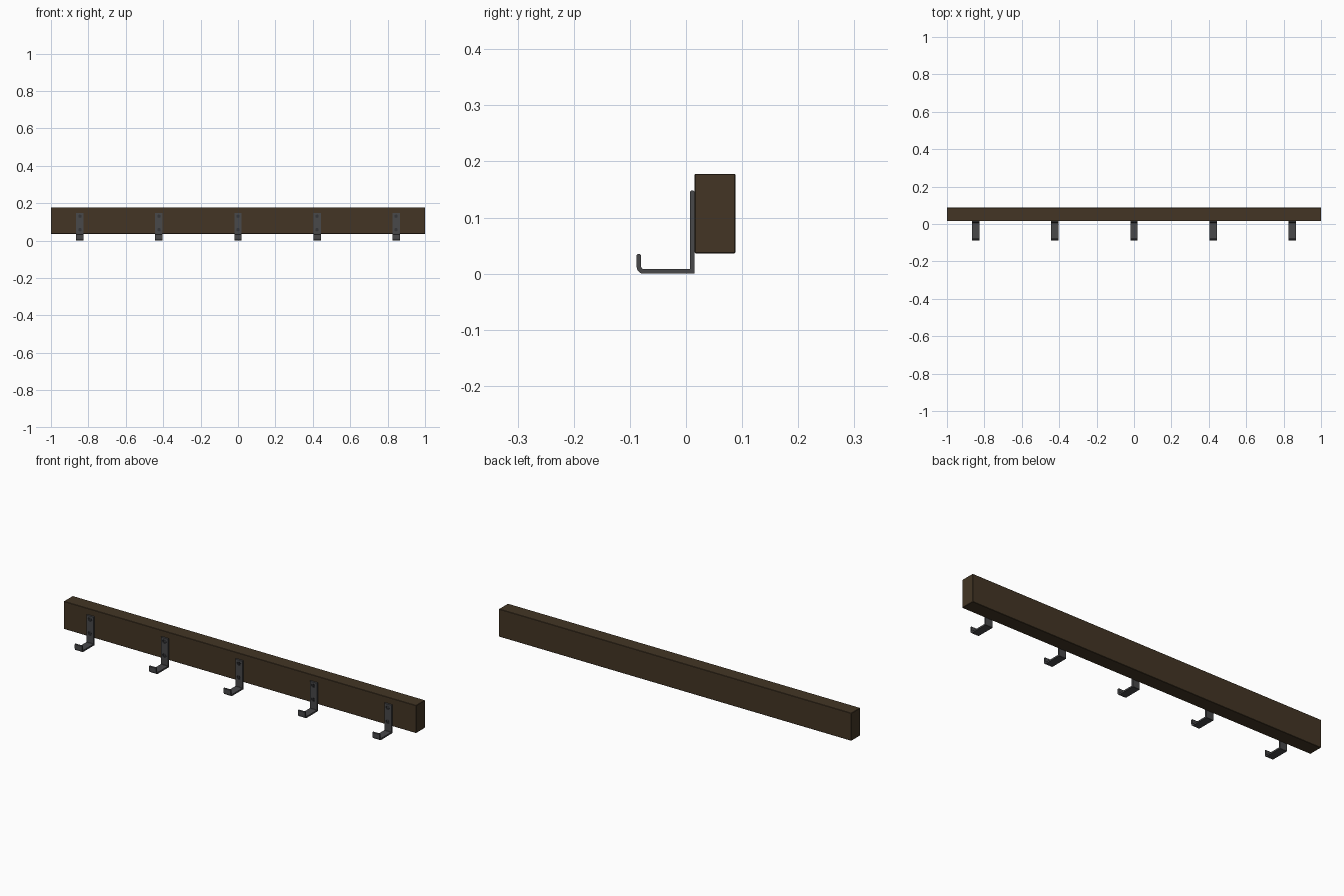
import bpy, bmesh, math
from mathutils import Matrix, Vector

if "Cube" in bpy.data.objects:
    bpy.data.objects.remove(bpy.data.objects["Cube"])


def material(name, rgb):
    m = bpy.data.materials.new(name)
    m.diffuse_color = (*rgb, 1)
    m.use_nodes = True
    m.node_tree.nodes["Principled BSDF"].inputs["Base Color"].default_value = m.diffuse_color
    return m


WOOD = material("dark_brown_wood", (0.056, 0.036, 0.018))
IRON = material("dark_grey_iron", (0.065, 0.065, 0.068))
SCREW = material("black_screw", (0.035, 0.035, 0.038))


def add_object(name, bm, mat):
    bmesh.ops.recalc_face_normals(bm, faces=bm.faces[:])
    me = bpy.data.meshes.new(name)
    bm.to_mesh(me)
    bm.free()
    me.materials.append(mat)
    ob = bpy.data.objects.new(name, me)
    bpy.context.collection.objects.link(ob)
    return ob


def disc(bm, y0, y1, r, z):
    # cylinder along y
    mat = Matrix.Translation((0, (y0 + y1) / 2, z)) @ Matrix.Rotation(math.pi / 2, 4, 'X')
    bmesh.ops.create_cone(bm, cap_ends=True, segments=20, radius1=r, radius2=r,
                          depth=y1 - y0, matrix=mat)


def box(bm, lo, hi):
    lo, hi = Vector(lo), Vector(hi)
    bmesh.ops.create_cube(bm, size=1, matrix=Matrix.Translation((lo + hi) / 2)
                          @ Matrix.Diagonal((*(hi - lo), 1)))


def arc(cy, cz, r, a0, a1, n=5):
    return [(cy + r * math.cos(math.radians(a0 + (a1 - a0) * i / n)),
             cz + r * math.sin(math.radians(a0 + (a1 - a0) * i / n))) for i in range(n + 1)]


# wooden board
bm = bmesh.new()
box(bm, (-1, 0.0155, 0.036), (1, 0.088, 0.178))
bmesh.ops.bevel(bm, geom=bm.edges[:], offset=0.0015, segments=1, affect='EDGES')
add_object("board", bm, WOOD)

# hook profile in (y, z): tall back plate, flat arm, short upturned tip
F, B, T, W = -0.088, 0.0155, 0.008, 0.04
profile = [(B, 0.001), (B, 0.146), (B - 0.002, 0.148), (B - T + 0.002, 0.148), (B - T, 0.146),
           (B - T, T + 0.001), (B - T - 0.001, T)]
profile += arc(F + T + 0.005, T + 0.005, 0.005, 270, 180)
profile += [(F + T, 0.033), (F + T - 0.002, 0.035), (F + 0.002, 0.035), (F, 0.033)]
profile += arc(F + 0.012, 0.012, 0.012, 180, 270)
profile += [(B - 0.001, 0)]
bm = bmesh.new()
face = bm.faces.new([bm.verts.new((-W / 2, y, z)) for y, z in profile])
ext = bmesh.ops.extrude_face_region(bm, geom=[face])
bmesh.ops.translate(bm, vec=(W, 0, 0),
                    verts=[v for v in ext["geom"] if isinstance(v, bmesh.types.BMVert)])
hook = add_object("hook", bm, IRON)

# screw pockets cut in the back plate
SCREW_Z = (0.13, 0.058)
front = B - T
bm = bmesh.new()
for z in SCREW_Z:
    disc(bm, front - 0.01, front + 0.004, 0.0105, z)
cutter = add_object("pocket_cutter", bm, IRON)
cutter.hide_render = True
mod = hook.modifiers.new("pockets", 'BOOLEAN')
mod.operation, mod.solver, mod.object = 'DIFFERENCE', 'EXACT', cutter
dg = bpy.context.evaluated_depsgraph_get()
hook_mesh = bpy.data.meshes.new_from_object(hook.evaluated_get(dg))
hook.modifiers.clear()
hook.data = hook_mesh
bpy.data.objects.remove(cutter)

# screw heads with a raised cross, sitting inside the pockets
bm = bmesh.new()
for z in SCREW_Z:
    disc(bm, front + 0.002, front + 0.0045, 0.009, z)
    box(bm, (-0.006, front + 0.001, z - 0.001), (0.006, front + 0.003, z + 0.001))
    box(bm, (-0.001, front + 0.001, z - 0.006), (0.001, front + 0.003, z + 0.006))
screws = add_object("screws", bm, SCREW)

# five evenly spaced hooks
for i in range(5):
    x = (i - 2) * 0.4225
    for src in (hook, screws):
        ob = src if i == 0 else src.copy()
        if i:
            bpy.context.collection.objects.link(ob)
        ob.location.x = x
        ob.name = f"{'hook' if src is hook else 'screws'}_{i + 1}"
